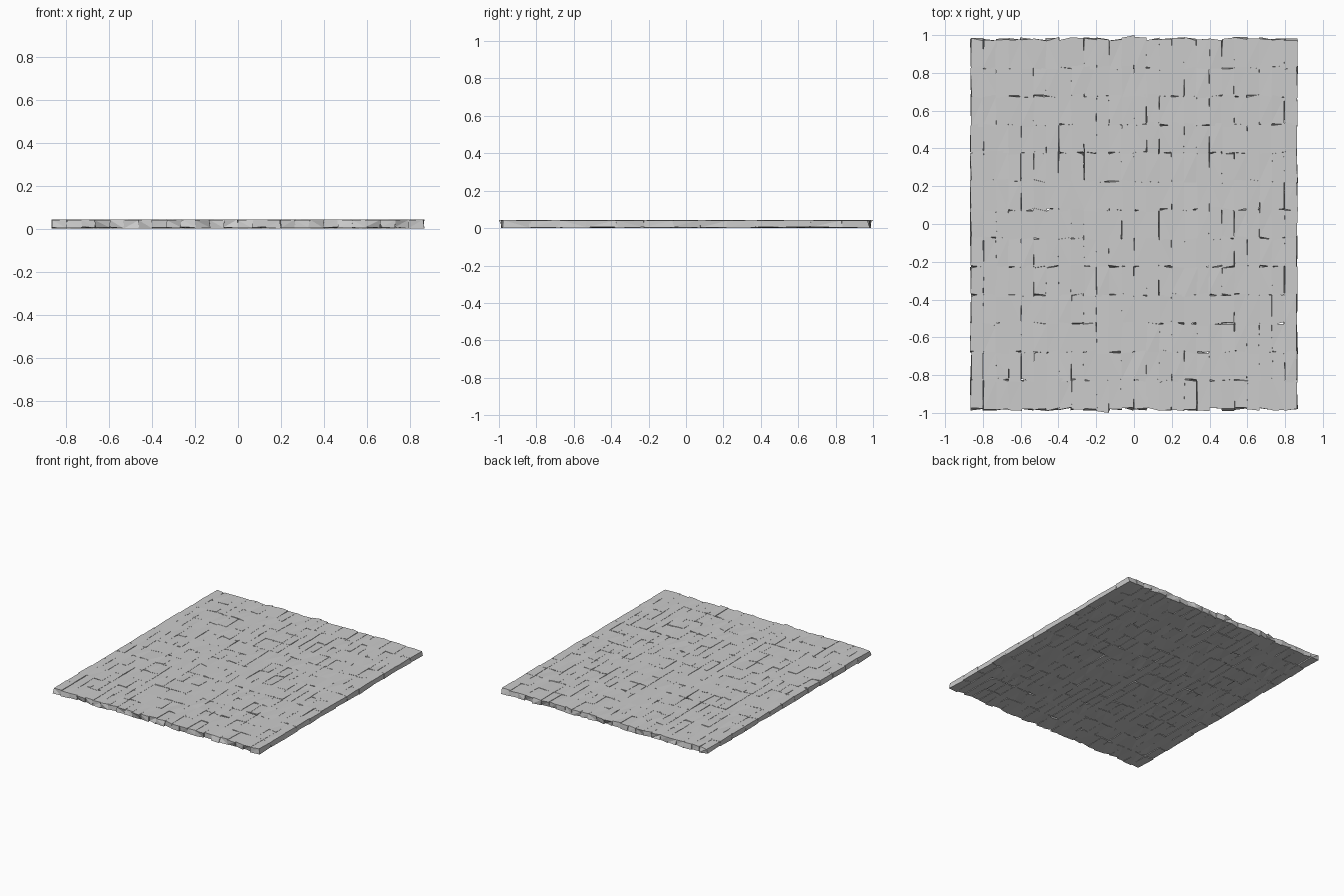
import bpy, bmesh, random
from mathutils import Vector

if "Cube" in bpy.data.objects:
    bpy.data.objects.remove(bpy.data.objects["Cube"])

random.seed(7)
COLS, ROWS = 26, 13
PX, PY = 0.0664, 0.15          # block pitch
HX, HY = PX / 2 + 0.001, PY / 2 + 0.003
Z0, Z1 = 0.004, 0.0415
FACES = [(0, 2, 3, 1), (4, 5, 7, 6), (0, 1, 5, 4), (2, 6, 7, 3), (0, 4, 6, 2), (1, 3, 7, 5)]


def clamp(v, lim):
    return max(-lim, min(lim, v))


def add_block(bm, cx, cy):
    """One rough paving block: a box with every corner nudged a little."""
    verts = []
    for z, dz in ((Z0, 0.004), (Z1, 0.002)):
        for sy in (-1, 1):
            for sx in (-1, 1):
                x = cx + sx * HX + random.uniform(-0.0045, 0.0045)
                y = cy + sy * HY + random.uniform(-0.011, 0.011)
                verts.append(bm.verts.new(Vector((
                    clamp(x, 0.868), clamp(y, 1.0),
                    max(0, z + random.uniform(-dz, dz))))))
    # rough faces are split into triangles later
    for f in FACES:
        bm.faces.new([verts[i] for i in f])


# Paved floor, one object per row of blocks
for r in range(ROWS):
    bm = bmesh.new()
    for c in range(COLS):
        add_block(bm, (c - (COLS - 1) / 2) * PX, (r - (ROWS - 1) / 2) * PY * 1.002)
    # pin the outermost corners so the footprint reaches its full length
    if r in (0, ROWS - 1):
        s = -1 if r == 0 else 1
        max(bm.verts, key=lambda v: v.co.y * s).co.y = s * 1.0
    min(bm.verts, key=lambda v: v.co.z).co.z = 0.0
    bmesh.ops.triangulate(bm, faces=bm.faces[:])
    bmesh.ops.recalc_face_normals(bm, faces=bm.faces[:])
    me = bpy.data.meshes.new("paving_row")
    bm.to_mesh(me)
    bm.free()
    ob = bpy.data.objects.new("paving_row_%02d" % (r + 1), me)
    bpy.context.collection.objects.link(ob)
